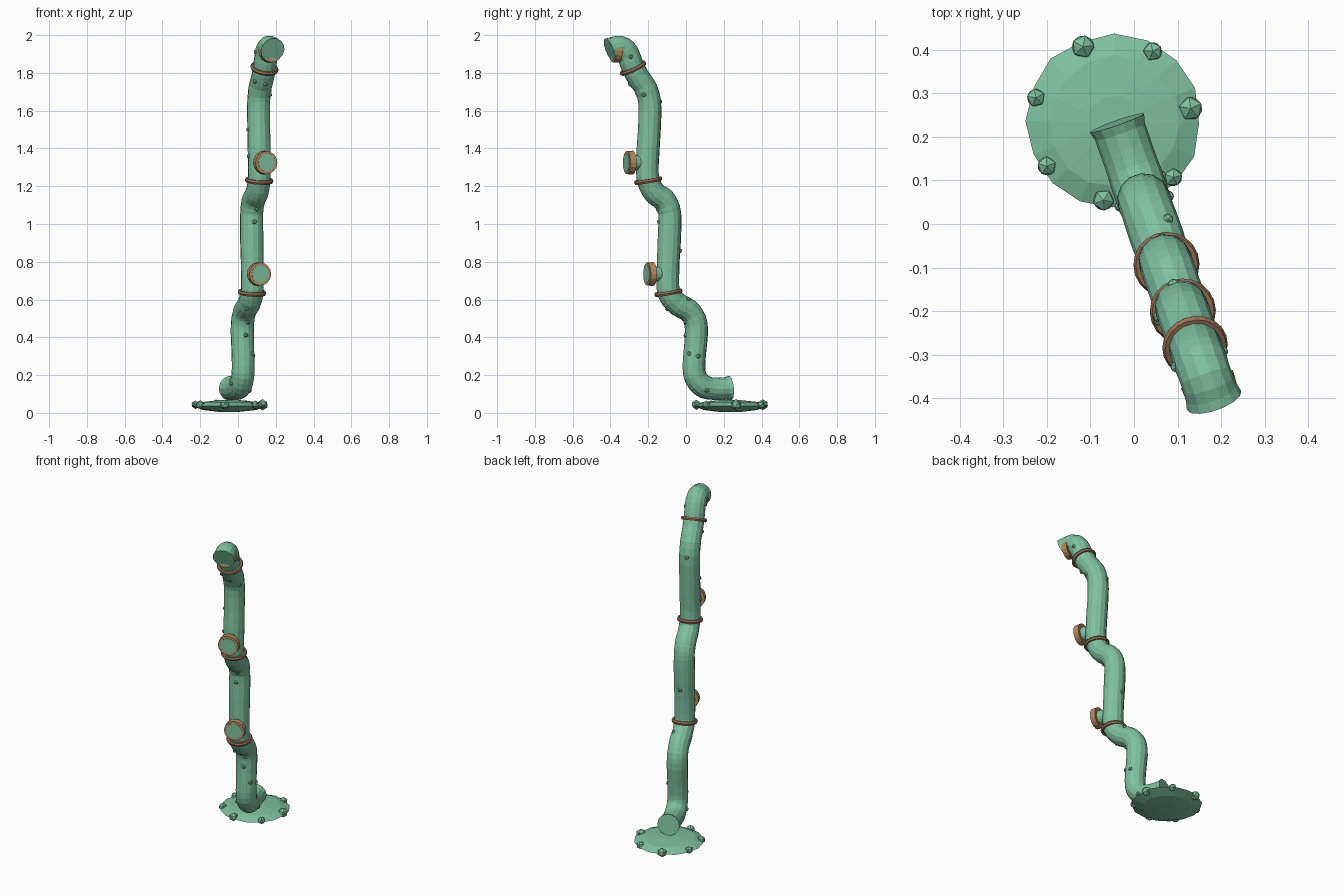
import bpy, bmesh, math, random
from mathutils import Vector, Matrix

if "Cube" in bpy.data.objects:
    bpy.data.objects.remove(bpy.data.objects["Cube"], do_unlink=True)
random.seed(4)


def material(name, rgb):
    m = bpy.data.materials.new(name)
    m.use_nodes = True
    m.diffuse_color = (*rgb, 1)
    m.node_tree.nodes["Principled BSDF"].inputs["Base Color"].default_value = (*rgb, 1)
    return m


GREEN = material("verdigris green", (0.21, 0.53, 0.36))
COPPER = material("copper", (0.46, 0.25, 0.11))
BROWN = material("dark copper", (0.31, 0.165, 0.09))
FRONT = Vector((0.33, -0.944, 0))   # direction the pipe leans towards
SIDE = Vector((0.944, 0.33, 0))


def finish(name, bm, mat):
    bmesh.ops.recalc_face_normals(bm, faces=bm.faces)
    me = bpy.data.meshes.new(name)
    bm.to_mesh(me)
    bm.free()
    me.materials.append(mat)
    ob = bpy.data.objects.new(name, me)
    bpy.context.collection.objects.link(ob)


def facing(axis, centre):
    rot = Vector(axis).to_track_quat('Z', 'Y').to_matrix().to_4x4()
    return Matrix.Translation(centre) @ rot


def cylinder(name, centre, axis, r1, r2, depth, mat):
    bm = bmesh.new()
    bmesh.ops.create_cone(bm, cap_ends=True, segments=16, radius1=r1, radius2=r2,
                          depth=depth, matrix=facing(axis, centre))
    finish(name, bm, mat)


def sweep(frames, sides):
    """Skin rings of (centre, axis u, axis v, radius) and cap both ends."""
    bm = bmesh.new()
    rings = []
    for c, u, v, r in frames:
        angles = [math.tau * i / sides for i in range(sides)]
        rings.append([bm.verts.new(c + r * (math.cos(a) * u + math.sin(a) * v)) for a in angles])
    for a, b in zip(rings, rings[1:]):
        for i in range(sides):
            j = (i + 1) % sides
            bm.faces.new((a[i], a[j], b[j], b[i]))
    bm.faces.new(rings[0])
    bm.faces.new(rings[-1])
    return bm


# Winding centre line given as (y, z); x follows the lean
def on_plane(y, z):
    return Vector((0.042 - 0.35 * y, y, z))


guide = [on_plane(*p) for p in (
    (0.232, 0.131), (0.17, 0.127), (0.10, 0.137), (0.055, 0.18), (0.042, 0.25), (0.055, 0.42),
    (0.046, 0.495), (0.012, 0.543), (-0.04, 0.573), (-0.082, 0.62), (-0.097, 0.70), (-0.085, 1.0),
    (-0.092, 1.08), (-0.118, 1.13), (-0.16, 1.16), (-0.192, 1.21), (-0.205, 1.30), (-0.19, 1.60),
    (-0.21, 1.71), (-0.255, 1.78), (-0.285, 1.84), (-0.31, 1.905), (-0.35, 1.938), (-0.405, 1.921))]


def smooth_path(pts, steps):
    """Catmull-Rom samples through the points."""
    ext = [2 * pts[0] - pts[1], *pts, 2 * pts[-1] - pts[-2]]
    out = []
    for a, b, c, d in zip(ext, ext[1:], ext[2:], ext[3:]):
        for k in range(steps):
            t = k / steps
            out.append(0.5 * (2 * b + (c - a) * t + (2 * a - 5 * b + 4 * c - d) * t * t
                              + (3 * b - a - 3 * c + d) * t ** 3))
    return out + [pts[-1]]


path = smooth_path(guide, 3)
frames = []
for i, p in enumerate(path):
    tangent = (path[min(i + 1, len(path) - 1)] - path[max(i - 1, 0)]).normalized()
    r = 0.061 + random.uniform(-0.001, 0.001)
    if i == 0 or i == len(path) - 1:
        r = 0.066   # flared mouths
    frames.append((p, SIDE, SIDE.cross(tangent), r))
finish("pipe", sweep(frames, 14), GREEN)

# Dark bands at the joints
for n, (y, z, lean) in enumerate(((-0.093, 0.637, 0.18), (-0.2, 1.23, 0.18), (-0.28, 1.825, 0.5))):
    axis = (FRONT * lean + Vector((0, 0, 1))).normalized()
    bm = bmesh.new()
    v = SIDE.cross(axis)
    count, section = 20, 6
    grid = []
    for i in range(count):
        a = math.tau * i / count
        out = math.cos(a) * SIDE + math.sin(a) * v
        grid.append([])
        for j in range(section):
            b = math.tau * j / section
            grid[-1].append(bm.verts.new(on_plane(y, z) + out * (0.066 + 0.01 * math.cos(b))
                                         + axis * 0.012 * math.sin(b)))
    for i in range(count):
        for j in range(section):
            a, b = grid[i], grid[(i + 1) % count]
            k = (j + 1) % section
            bm.faces.new((a[j], b[j], b[k], a[k]))
    finish(f"joint_band_{n + 1}", bm, BROWN)

# Capped outlets with copper flanges
for n, c in enumerate(((0.112, -0.19, 0.735), (0.145, -0.298, 1.325), (0.173, -0.372, 1.917))):
    c = Vector(c)
    cylinder(f"outlet_stub_{n + 1}", c - FRONT * 0.03, FRONT, 0.036, 0.046, 0.08, GREEN)
    cylinder(f"outlet_flange_{n + 1}", c, FRONT, 0.063, 0.061, 0.034, COPPER)
    cylinder(f"outlet_cap_{n + 1}", c + FRONT * 0.016, FRONT, 0.047, 0.047, 0.006, GREEN)

# Thin lens-shaped base plate with a slightly uneven rim
base = Vector((-0.048, 0.235, 0.037))
X, Y = Vector((1, 0, 0)), Vector((0, 1, 0))
layers = ((-0.031, 0.06), (-0.022, 0.14), (0, 0.2), (0.02, 0.15), (0.03, 0.06))
bm = sweep([(base + Vector((0, 0, h)), X, Y, r) for h, r in layers], 16)
for vert in bm.verts:
    vert.co += Vector((random.uniform(-1, 1), random.uniform(-1, 1), 0)) * 0.004
finish("base_plate", bm, GREEN)


def knob(name, centre, radius):
    bm = bmesh.new()
    turn = Matrix.Rotation(random.uniform(0, 3), 4, 'Z')
    bmesh.ops.create_icosphere(bm, subdivisions=1, radius=radius,
                               matrix=Matrix.Translation(centre) @ turn)
    finish(name, bm, GREEN)


# Studs around the base rim
for n, (x, y, r) in enumerate(((-0.225, 0.29, 0.023), (-0.117, 0.407, 0.029), (0.043, 0.396, 0.024),
                               (0.13, 0.265, 0.03), (0.09, 0.107, 0.023), (-0.07, 0.055, 0.027),
                               (-0.2, 0.133, 0.024))):
    knob(f"base_stud_{n + 1}", (x, y, 0.043), r)

# Small rivets on the pipe: height and angle round it (0 side, 90 front)
rivets = ((0.14, 20), (0.16, 170), (0.30, 0), (0.31, 50), (0.41, 92), (0.51, 80), (0.56, 310),
          (0.59, 120), (0.86, 280), (1.01, 95), (1.11, 85), (1.14, 80), (1.36, 180),
          (1.50, 180), (1.64, 270), (1.70, 40), (1.77, 90), (1.77, 150), (1.89, 10), (1.91, 185))
for n, (z, deg) in enumerate(rivets):
    p, u, v, r = min(frames, key=lambda f: abs(f[0].z - z))
    a = math.radians(deg)
    # slide along the pipe to the wanted height
    p = p + v.cross(u) * (z - p.z) * (1 if z > 0.25 else 0)
    knob(f"rivet_{n + 1}", p + (math.cos(a) * u + math.sin(a) * v) * (r - 0.004), 0.014)
